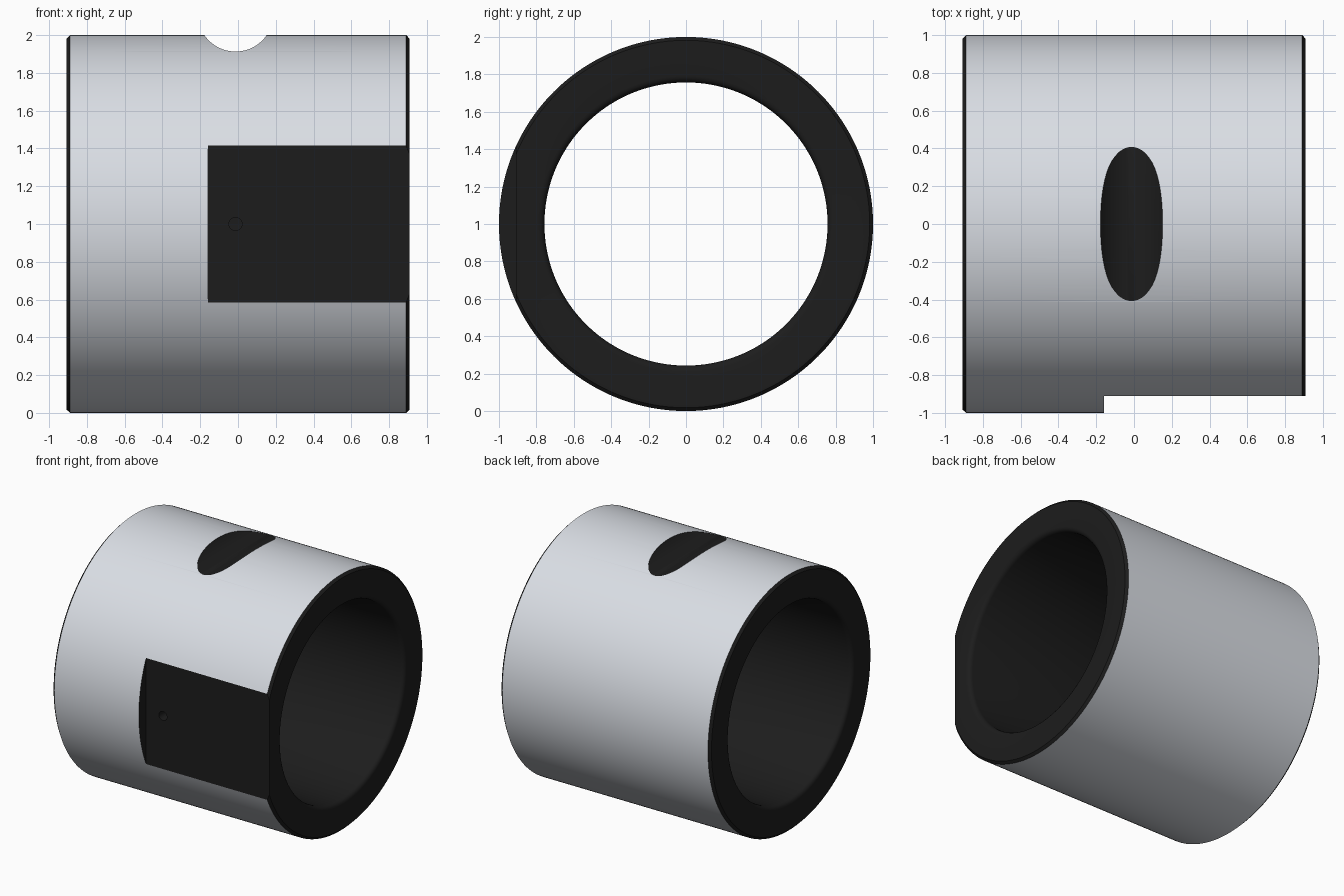
import bpy, math
from mathutils import Vector

if "Cube" in bpy.data.objects:
    bpy.data.objects.remove(bpy.data.objects["Cube"])

L, R, BORE = 0.908, 1.0, 0.757   # half length, outer radius, bore radius
OC, IC = 0.018, 0.035            # outer chamfer, inner edge rounding
N = 192


def material(name, rgb):
    m = bpy.data.materials.new(name)
    m.diffuse_color = (*rgb, 1)
    m.use_nodes = True
    m.node_tree.nodes["Principled BSDF"].inputs["Base Color"].default_value = m.diffuse_color
    return m


def cutter(name, obj_op, **kw):
    obj_op(**kw)
    ob = bpy.context.object
    ob.name = name
    ob.hide_render = True
    return ob


# Bushing body: closed ring profile (x, radius) turned about the x axis
half = [(L - OC, R), (L, R - OC), (L, BORE + IC)]
half += [(L - IC + IC * math.cos(a), BORE + IC - IC * math.sin(a))
         for a in (math.radians(d) for d in (22.5, 45, 67.5, 90))]
profile = half + [(-x, r) for x, r in reversed(half)]
P = len(profile)
verts, faces = [], []
for i in range(N):
    a = 2 * math.pi * i / N
    verts += [(x, r * math.cos(a), 1 + r * math.sin(a)) for x, r in profile]
    for j in range(P):
        k, n = (j + 1) % P, (i + 1) % N
        faces.append((i * P + j, i * P + k, n * P + k, n * P + j))
mesh = bpy.data.meshes.new("bushing")
mesh.from_pydata(verts, [], faces)
body = bpy.data.objects.new("bushing", mesh)
bpy.context.collection.objects.link(body)
bpy.context.view_layer.objects.active = body
body.select_set(True)
bpy.ops.object.mode_set(mode='EDIT')
bpy.ops.mesh.select_all(action='SELECT')
bpy.ops.mesh.normals_make_consistent(inside=False)
bpy.ops.object.mode_set(mode='OBJECT')

# Flat on the front, round groove across the top, small oil hole in the flat
flat = cutter("flat_cutter", bpy.ops.mesh.primitive_cube_add, size=1, location=(0.422, -1.21, 1))
flat.scale = (1.16, 0.6, 1.6)
cyl = bpy.ops.mesh.primitive_cylinder_add
groove = cutter("groove_cutter", cyl, vertices=96, radius=0.2, depth=3,
                location=(-0.013, 0, 2.113), rotation=(math.pi / 2, 0, 0))
hole = cutter("oil_hole_cutter", cyl, vertices=32, radius=0.035, depth=0.6,
              location=(-0.013, -0.85, 1), rotation=(math.pi / 2, 0, 0))

bpy.ops.object.select_all(action='DESELECT')
body.select_set(True)
bpy.context.view_layer.objects.active = body
for c in (flat, groove, hole):
    m = body.modifiers.new(c.name, 'BOOLEAN')
    m.operation, m.object, m.solver = 'DIFFERENCE', c, 'EXACT'
    bpy.ops.object.modifier_apply(modifier=m.name)
    bpy.data.objects.remove(c)

# Grey turned outside, black everywhere else (ends, chamfers, bore and cuts)
mesh = body.data
mesh.materials.clear()
mesh.materials.append(material("grey_steel", (0.70, 0.73, 0.78)))
mesh.materials.append(material("black", (0.012, 0.012, 0.012)))
for f in mesh.polygons:
    radial = Vector((0, f.center.y, f.center.z - 1))
    outside = radial.length > 0.995 and f.normal.dot(radial.normalized()) > 0.99
    f.material_index = 0 if outside else 1
bpy.ops.object.shade_smooth_by_angle(angle=math.radians(24))
